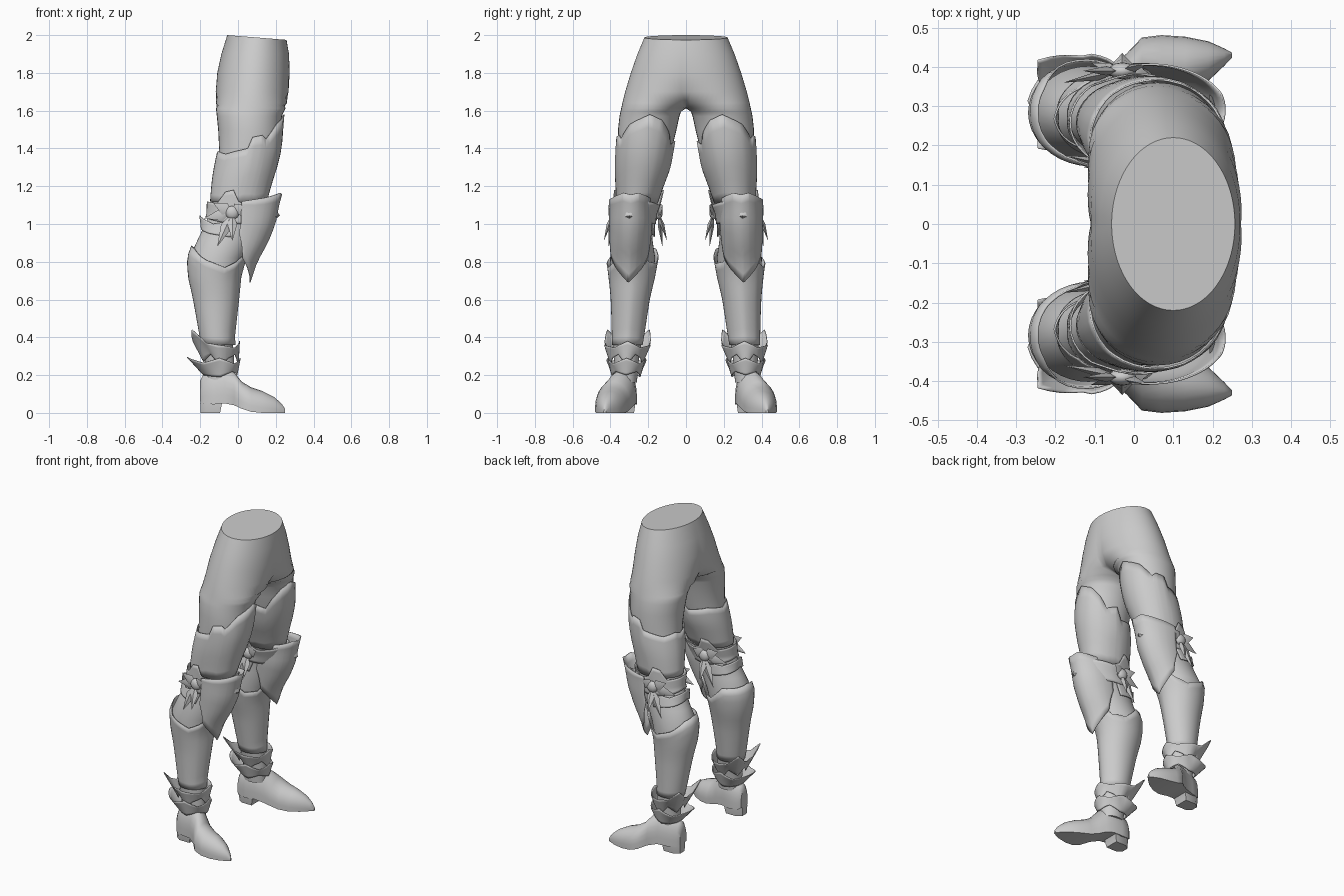
import bpy, bmesh, math
from mathutils import Vector

if "Cube" in bpy.data.objects:
    bpy.data.objects.remove(bpy.data.objects["Cube"])

mat = bpy.data.materials.new("plain grey")
mat.diffuse_color = (0.6, 0.6, 0.6, 1)
mat.use_nodes = True
mat.node_tree.nodes["Principled BSDF"].inputs["Base Color"].default_value = mat.diffuse_color

# Leg cross-sections: z, x back, x front, y inner, y outer
LEG = [(0.16, -.17, -.02, .26, .375), (0.28, -.175, -.02, .25, .38), (0.4, -.195, -.03, .23, .385),
       (0.6, -.23, -.008, .2, .39), (0.72, -.255, .002, .175, .397), (0.82, -.257, .025, .163, .402),
       (0.92, -.212, .075, .178, .378), (1.05, -.15, .13, .175, .36), (1.2, -.125, .16, .135, .357),
       (1.3, -.112, .19, .098, .36), (1.4, -.1, .215, .074, .36), (1.5, -.105, .226, .05, .36),
       (1.57, -.112, .232, .035, .352), (1.595, -.115, .243, .026, .347), (1.612, -.116, .252, 0, .343),
       (1.64, -.117, .26, -.075, .337), (1.7, -.118, .268, -.18, .322), (1.8, -.11, .274, -.23, .292),
       (1.9, -.088, .27, -.24, .257), (2.0, -.057, .257, -.22, .22)]
KNEE = [(0.66, -.13, .042, .22, .395), (0.8, -.13, .092, .2, .4), (0.9, -.13, .15, .19, .402),
        (1.0, -.13, .193, .18, .405), (1.1, -.14, .214, .18, .405), (1.18, -.15, .238, .17, .41)]


def lerp(table, v):
    """Row of a sorted table at v, clamped at the ends."""
    if v <= table[0][0]:
        return table[0][1:]
    for p, q in zip(table, table[1:]):
        if v <= q[0]:
            f = (v - p[0]) / (q[0] - p[0])
            return [a + (b - a) * f for a, b in zip(p[1:], q[1:])]
    return table[-1][1:]


def ring_point(table, z, a, off=0.0):
    x0, x1, y0, y1 = lerp(table, z)
    c, s = math.cos(a), math.sin(a)
    return Vector(((x0 + x1) / 2 + ((x1 - x0) / 2 + off) * c,
                   (y0 + y1) / 2 + ((y1 - y0) / 2 + off) * s, z))


def finish(name, bm, thick=0.0, angle=40):
    """Make a smooth object, mirrored to the other leg."""
    bmesh.ops.recalc_face_normals(bm, faces=bm.faces)
    me = bpy.data.meshes.new(name)
    bm.to_mesh(me)
    bm.free()
    me.materials.append(mat)
    ob = bpy.data.objects.new(name, me)
    bpy.context.collection.objects.link(ob)
    if thick:
        m = ob.modifiers.new("thickness", 'SOLIDIFY')
        m.thickness = thick
        m.offset = 0
    m = ob.modifiers.new("other leg", 'MIRROR')
    m.use_axis = (False, True, False)
    m.merge_threshold = 0.0005
    bpy.ops.object.select_all(action='DESELECT')
    bpy.context.view_layer.objects.active = ob
    ob.select_set(True)
    bpy.ops.object.shade_smooth_by_angle(angle=math.radians(angle))
    return ob


def grid(bm, rows, closed):
    vs = [[bm.verts.new(p) for p in r] for r in rows]
    n = len(rows[0])
    for r, q in zip(vs, vs[1:]):
        for i in range(n if closed else n - 1):
            j = (i + 1) % n
            bm.faces.new((r[i], r[j], q[j], q[i]))
    return vs


def shell(name, bottom, top, off, table=LEG, rows=7, thick=0.005):
    """Armour plate wrapped round the leg; edges are (angle, height) lists."""
    lo, hi = top[0][0], top[-1][0]
    closed = hi - lo >= 360
    angs = {d for d, _ in bottom + top} | {lo + (hi - lo) * i / 36 for i in range(37)}
    angs = sorted(angs)[:-1] if closed else sorted(angs)
    pts = []
    for r in range(rows + 1):
        t = r / rows
        row = []
        for d in angs:
            z = lerp(bottom, d)[0] * (1 - t) + lerp(top, d)[0] * t
            row.append(ring_point(table, z, math.radians(d), off(t, d)))
        pts.append(row)
    bm = bmesh.new()
    grid(bm, pts, closed)
    return finish(name, bm, thick)


def bump(d, at, width):
    """Falls from 1 at an angle to 0 at the given width."""
    return max(0, 1 - abs((d - at + 180) % 360 - 180) / width)


# Hips and legs: full rings below the crotch, open half rings joined at the centre above
bm = bmesh.new()
rows = []
for z, x0, x1, y0, y1 in LEG:
    a0 = -math.pi / 2
    if y0 < 0:
        a0 = math.asin(-(y0 + y1) / (y1 - y0))
    r = [ring_point(LEG, z, a0 + (math.pi - 2 * a0) * i / 36) for i in range(37)]
    for p in r:
        if y0 <= 0:
            p.y = max(p.y, 0)
        if z == 2.0:
            p.z -= .025 * (p.x + .057) / .31
    if y0 <= 0:
        r[0].y = r[-1].y = 0
    rows.append(r)
vs = grid(bm, rows, False)
bm.faces.new(vs[0][:-1])
bm.faces.new(vs[-1])
bmesh.ops.remove_doubles(bm, verts=bm.verts, dist=1e-5)
finish("hips_and_legs", bm, angle=60)

# Thigh plate with stepped top edge
shell("thigh_plate", [(0, 1.1), (180, 1.12), (360, 1.1)],
      [(0, 1.58), (35, 1.53), (58, 1.45), (66, 1.47), (84, 1.46), (92, 1.4), (135, 1.37), (165, 1.385),
       (180, 1.37), (220, 1.39), (265, 1.37), (278, 1.44), (300, 1.42), (315, 1.49), (335, 1.55), (360, 1.58)],
      lambda t, d: .007 + .008 * math.sin(math.pi * t))

# Peaked band above the knee
shell("knee_band", [(0, 1.0), (90, 1.0), (180, 1.04), (270, 1.0), (360, 1.0)],
      [(0, 1.13), (75, 1.1), (90, 1.12), (103, 1.18), (118, 1.17), (132, 1.11), (180, 1.12), (228, 1.11),
       (242, 1.17), (257, 1.18), (270, 1.12), (285, 1.1), (360, 1.13)],
      lambda t, d: .014 + .01 * t)

# Band behind the knee with a swept point
shell("back_knee_band", [(80, .93), (130, .95), (180, .98), (230, .95), (280, .93)],
      [(80, 1.02), (130, 1.0), (180, 1.045), (230, 1.0), (280, 1.02)],
      lambda t, d: .01 + .04 * t * bump(d, 180, 45))

# Pointed knee guard
shell("knee_guard", [(-96, .95), (-72, .82), (-38, .755), (0, .69), (38, .755), (72, .82), (96, .95)],
      [(-96, 1.12), (-55, 1.14), (-20, 1.165), (0, 1.155), (20, 1.165), (55, 1.14), (96, 1.12)],
      lambda t, d: .01 * bump(d, 0, 30) * (1 - t), KNEE, 10)

# Greave around the calf
shell("greave", [(0, .36), (180, .36), (360, .36)],
      [(0, .9), (45, .8), (70, .77), (110, .81), (150, .87), (180, .885), (215, .875), (250, .87),
       (290, .79), (320, .8), (360, .9)],
      lambda t, d: .005 + .012 * t ** 4 + .006 * bump(d, 0, 25), rows=12)

# Ankle cuff with swept spikes
shell("ankle_cuff", [(0, .25), (30, .31), (60, .29), (90, .25), (115, .31), (150, .27), (180, .31),
                     (210, .27), (245, .31), (270, .25), (300, .29), (330, .31), (360, .25)],
      [(0, .38), (40, .345), (72, .355), (90, .36), (115, .37), (138, .44), (160, .38), (180, .36),
       (200, .38), (222, .44), (245, .37), (270, .36), (288, .355), (320, .345), (360, .38)],
      lambda t, d: .018 + .018 * t + .05 * t * (bump(d, 138, 35) + bump(d, 222, 35))
      + .012 * t * (bump(d, 90, 40) + bump(d, 270, 40)))

# Flared lower ankle band
shell("ankle_band", [(0, .2), (45, .22), (90, .19), (180, .205), (270, .19), (315, .22), (360, .2)],
      [(0, .29), (45, .26), (90, .29), (130, .265), (180, .295), (230, .265), (270, .29), (315, .26), (360, .29)],
      lambda t, d: .014 + .018 * t + .06 * t * bump(d, 180, 90))


def leaf(bm, base, tip, width):
    """Flat four-sided spike from base to tip, thin across y."""
    b, t = Vector(base), Vector(tip)
    d = t - b
    side = Vector((d.z, 0, -d.x)).normalized() * width
    mid = b + d * .4
    o = Vector((0, .012, 0))
    e = [bm.verts.new(p) for p in (b, mid + side, t, mid - side)]
    for s in (o, -o):
        c = bm.verts.new(mid + s)
        for i in range(4):
            bm.faces.new((e[i], e[(i + 1) % 4], c))


# Spiked ornaments on both sides of the knee
for name, y, s in (("outer_knee_ornament", .39, 1), ("inner_knee_ornament", .145, -1)):
    bm = bmesh.new()
    c = (-.03, y, 1.06)
    for x, z, out, w in ((-.11, .88, .02, .03), (-.03, .91, .045, .026), (-.18, 1.03, -.03, .032),
                         (-.13, 1.11, 0, .034), (.04, 1.1, .02, .036)):
        leaf(bm, c, (x, y + s * out, z), w)
    g = bmesh.ops.create_uvsphere(bm, u_segments=12, v_segments=8, radius=.036)
    for v in g["verts"]:
        v.co = Vector((v.co.x, v.co.y * .6, v.co.z)) + Vector(c)
    finish(name, bm)

# Small stud on the knee guard
bm = bmesh.new()
g = bmesh.ops.create_cone(bm, segments=6, radius1=.036, radius2=0, depth=.03, cap_ends=True)
for v in g["verts"]:
    v.co = Vector((.207 + v.co.z, .3 + v.co.x, 1.05 + v.co.y - v.co.z * .4))
finish("knee_stud", bm)

# Shoe: x, y centre, half width, z bottom, z top
SHOE = [(-.2, .315, .035, .06, .17), (-.185, .317, .05, .05, .2), (-.13, .322, .062, .045, .225),
        (-.07, .333, .066, .05, .235), (-.02, .355, .078, .04, .215), (.02, .385, .09, .022, .165),
        (.07, .395, .086, .006, .135), (.13, .403, .074, 0, .115), (.19, .415, .05, 0, .085),
        (.23, .425, .022, 0, .05), (.25, .43, .006, 0, .02)]
bm = bmesh.new()
rows = []
for x, cy, w, z0, z1 in SHOE:
    h = z1 - z0
    r = [Vector((x, cy - w, z0)), Vector((x, cy + w, z0))]
    for i in range(13):
        a = math.pi * i / 12
        r.append(Vector((x, cy + w * math.cos(a), z0 + h * (.25 + .75 * math.sin(a)))))
    rows.append(r)
vs = grid(bm, rows, True)
bm.faces.new(vs[0])
bm.faces.new(vs[-1])
finish("shoe", bm)

# Heel block, tapering to the ground
bm = bmesh.new()
heel = []
for z, x0, x1, w in ((0, -.198, -.095, .045), (.05, -.2, -.085, .052), (.09, -.198, -.06, .05)):
    heel.append([Vector((x, .32 + y, z)) for x, y in
                 ((x1, -w), (x1, w), (x0 + .03, w), (x0, w * .5), (x0, -w * .5), (x0 + .03, -w))])
vs = grid(bm, heel, True)
bm.faces.new(vs[0])
bm.faces.new(vs[-1])
finish("heel", bm)
